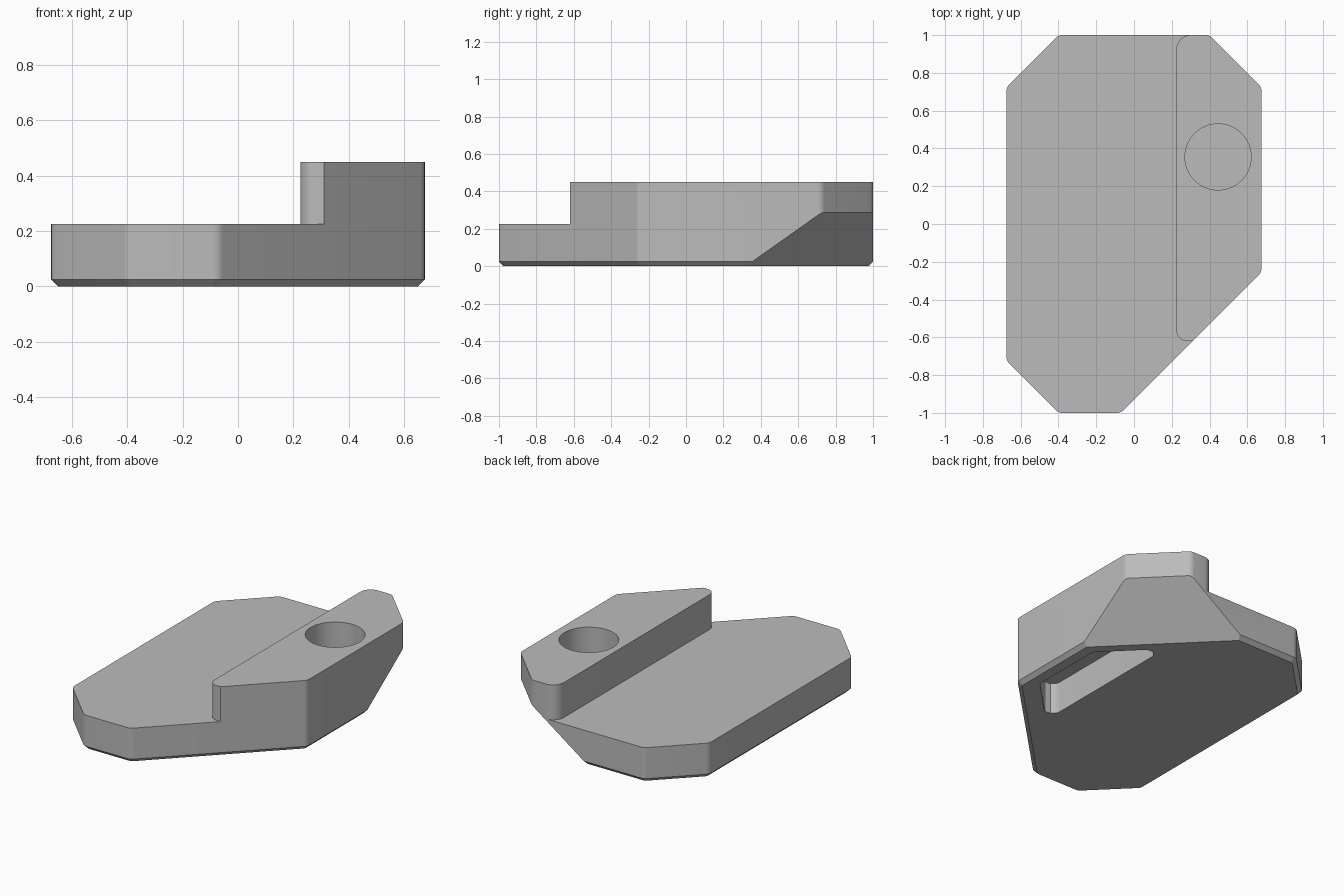
import bpy, bmesh, math
from mathutils import Vector

if "Cube" in bpy.data.objects:
    bpy.data.objects.remove(bpy.data.objects["Cube"], do_unlink=True)

grey = bpy.data.materials.new("plain grey")
grey.use_nodes = True
grey.diffuse_color = (0.5, 0.5, 0.5, 1)
grey.node_tree.nodes["Principled BSDF"].inputs["Base Color"].default_value = (0.5, 0.5, 0.5, 1)


def rounded(corners, steps=6):
    """Outline from (x, y, radius) corners, each replaced by an arc."""
    pts = []
    for i, (x, y, r) in enumerate(corners):
        p = Vector((x, y))
        if r == 0:
            pts.append(p)
            continue
        a = (Vector(corners[i - 1][:2]) - p).normalized()
        b = (Vector(corners[(i + 1) % len(corners)][:2]) - p).normalized()
        half = a.angle(b) / 2
        t = r / math.tan(half)
        c = p + (a + b).normalized() * r / math.sin(half)
        for k in range(steps + 1):
            v = (p + a * t - c).lerp(p + b * t - c, k / steps)
            pts.append(c + v.normalized() * r)
    return pts


def inset(corners, d):
    """Move every edge of a counter-clockwise convex outline inward."""
    out = []
    for i, (x, y, r) in enumerate(corners):
        p = Vector((x, y))
        a = (p - Vector(corners[i - 1][:2])).normalized()
        b = (Vector(corners[(i + 1) % len(corners)][:2]) - p).normalized()
        na, nb = Vector((-a.y, a.x)), Vector((-b.y, b.x))
        q = p + (na + nb) * d / (1 + na.dot(nb))
        out.append((q.x, q.y, r - d * 0.5))
    return out


def loft(name, levels):
    """Solid from matching outlines stacked at given heights."""
    bm = bmesh.new()
    rings = [[bm.verts.new((p.x, p.y, z)) for p in pts] for z, pts in levels]
    n = len(rings[0])
    for lo, hi in zip(rings, rings[1:]):
        for i in range(n):
            j = (i + 1) % n
            bm.faces.new((lo[i], lo[j], hi[j], hi[i]))
    bm.faces.new(rings[0][::-1])
    bm.faces.new(rings[-1])
    bmesh.ops.recalc_face_normals(bm, faces=bm.faces)
    mesh = bpy.data.meshes.new(name)
    bm.to_mesh(mesh)
    bm.free()
    mesh.materials.append(grey)
    obj = bpy.data.objects.new(name, mesh)
    bpy.context.collection.objects.link(obj)
    return obj


def carve(body, cutter):
    cutter.hide_render = True
    mod = body.modifiers.new("carve", "BOOLEAN")
    mod.operation, mod.solver, mod.object = "DIFFERENCE", "EXACT", cutter
    bpy.context.view_layer.objects.active = body
    bpy.ops.object.modifier_apply(modifier=mod.name)
    bpy.data.objects.remove(cutter, do_unlink=True)


# Full-height block with a chamfered lower edge
R = 0.05
outline = [(-0.4, -1, R), (-0.07, -1, R), (0.675, -0.255, R), (0.675, 0.725, R),
           (0.4, 1, R), (-0.4, 1, R), (-0.675, 0.725, R), (-0.675, -0.725, R)]
body = loft("clamp_body", [(0, rounded(inset(outline, 0.025))),
                           (0.025, rounded(outline)), (0.45, rounded(outline))])

# Sloped undercut below the back corner
bm = bmesh.new()
bm.from_mesh(body.data)
cut = bmesh.ops.bisect_plane(bm, geom=bm.verts[:] + bm.edges[:] + bm.faces[:],
                             plane_co=(0.675, 0.355, 0.025),
                             plane_no=(1, 1, -math.sqrt(2)), clear_outer=True)
edges = [e for e in cut["geom_cut"] if isinstance(e, bmesh.types.BMEdge)]
bmesh.ops.holes_fill(bm, edges=edges, sides=0)
bmesh.ops.recalc_face_normals(bm, faces=bm.faces)
bm.to_mesh(body.data)
bm.free()

# Step that leaves the raised rail along one side
step = rounded([(-1, -1.2, 0), (1, -1.2, 0), (1, -0.62, 0), (0.225, -0.62, 0.055),
                (0.225, 1.0005, 0.075), (0.6, 1.0005, 0), (0.6, 1.2, 0), (-1, 1.2, 0)])
carve(body, loft("step_cutter", [(0.225, step), (0.6, step)]))

# Round blind hole in the rail
hole = [Vector((0.445 + 0.175 * math.cos(a), 0.355 + 0.175 * math.sin(a)))
        for a in (math.tau * i / 64 for i in range(64))]
carve(body, loft("hole_cutter", [(0.25, hole), (0.6, hole)]))

# Slanted-end pocket underneath the rail
pocket = rounded([(0.285, -0.46, R), (0.585, -0.16, R), (0.585, 0.322, R), (0.285, 0.622, R)])
carve(body, loft("pocket_cutter", [(-0.1, pocket), (0.2, pocket)]))

bpy.ops.object.select_all(action="DESELECT")
body.select_set(True)
bpy.context.view_layer.objects.active = body
bpy.ops.object.shade_smooth_by_angle(angle=math.radians(25))
